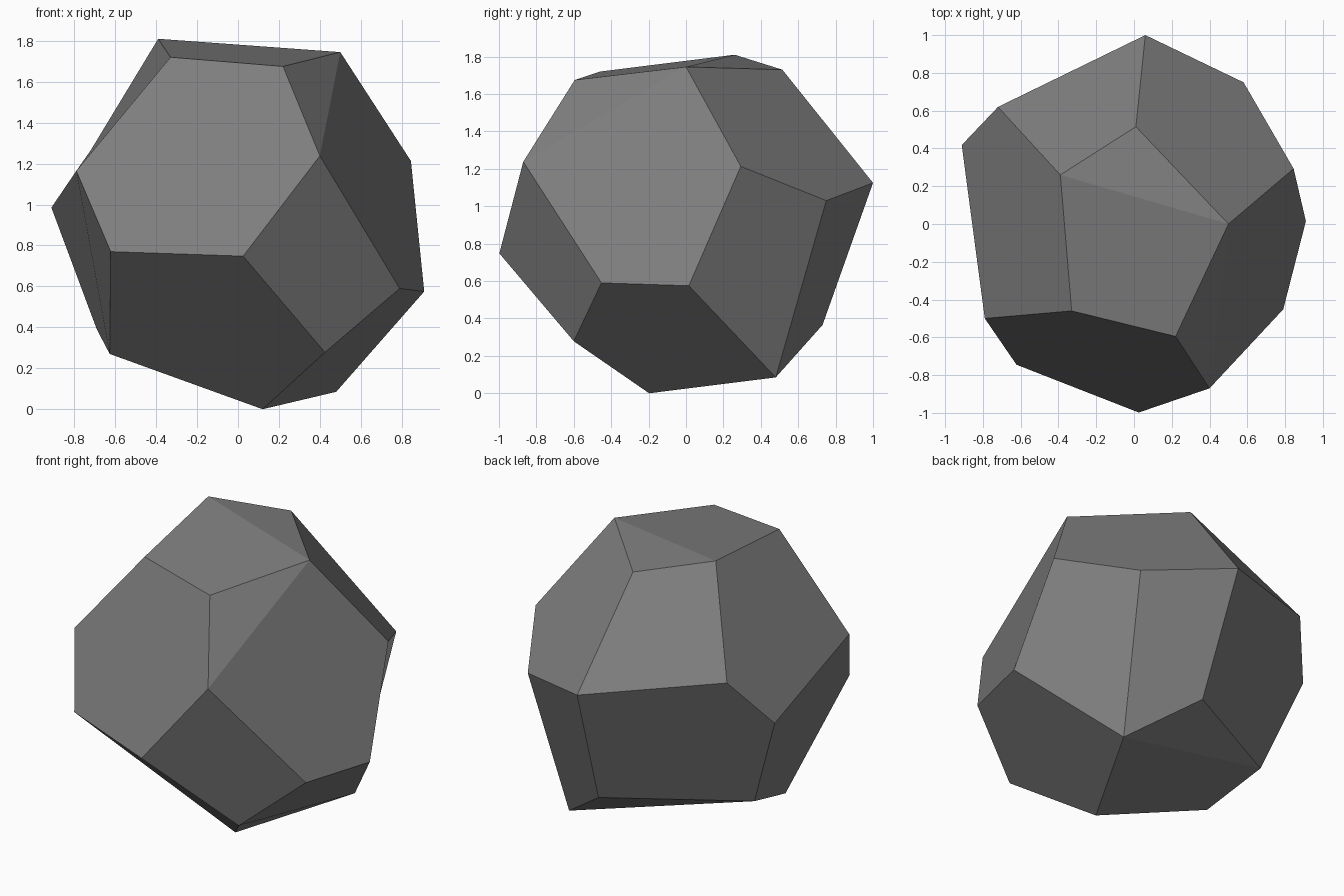
import bpy, bmesh, math
from mathutils import Vector

if "Cube" in bpy.data.objects:
    bpy.data.objects.remove(bpy.data.objects["Cube"])

# Corners of the faceted stone, ring by ring
top_ring = [(-.39, .26, 1.81), (.01, .515, 1.73), (.5, 0, 1.745), (.22, -.595, 1.675), (-.33, -.46, 1.72)]
upper_ring = [(.06, 1, 1.125), (.58, .75, 1.03), (.845, .293, 1.213), (.4, -.87, 1.238),
              (-.79, -.5, 1.165), (-.72, .62, 1.265)]
middle_ring = [(.91, .015, .575), (.79, -.452, .59), (.025, -.998, .748), (-.622, -.745, .77), (-.912, .418, .985)]
bottom_ring = [(.425, -.6, .278), (.12, -.197, 0), (.48, .48, .085), (.1, .73, .365),
               (-.69, .303, .39), (-.627, -.097, .27)]

# Stone: hull of the corners, with near-flat triangles merged into facets
bm = bmesh.new()
for co in top_ring + upper_ring + middle_ring + bottom_ring:
    bm.verts.new(co)
bmesh.ops.convex_hull(bm, input=bm.verts[:])
bmesh.ops.dissolve_limit(bm, angle_limit=math.radians(13), verts=[], edges=bm.edges[:])
bmesh.ops.recalc_face_normals(bm, faces=bm.faces[:])

mesh = bpy.data.meshes.new("stone")
bm.to_mesh(mesh)
bm.free()
stone = bpy.data.objects.new("stone", mesh)
bpy.context.collection.objects.link(stone)

# Grey material
grey = bpy.data.materials.new("stone grey")
grey.diffuse_color = (.21, .21, .21, 1)
grey.use_nodes = True
grey.node_tree.nodes["Principled BSDF"].inputs["Base Color"].default_value = grey.diffuse_color
mesh.materials.append(grey)
